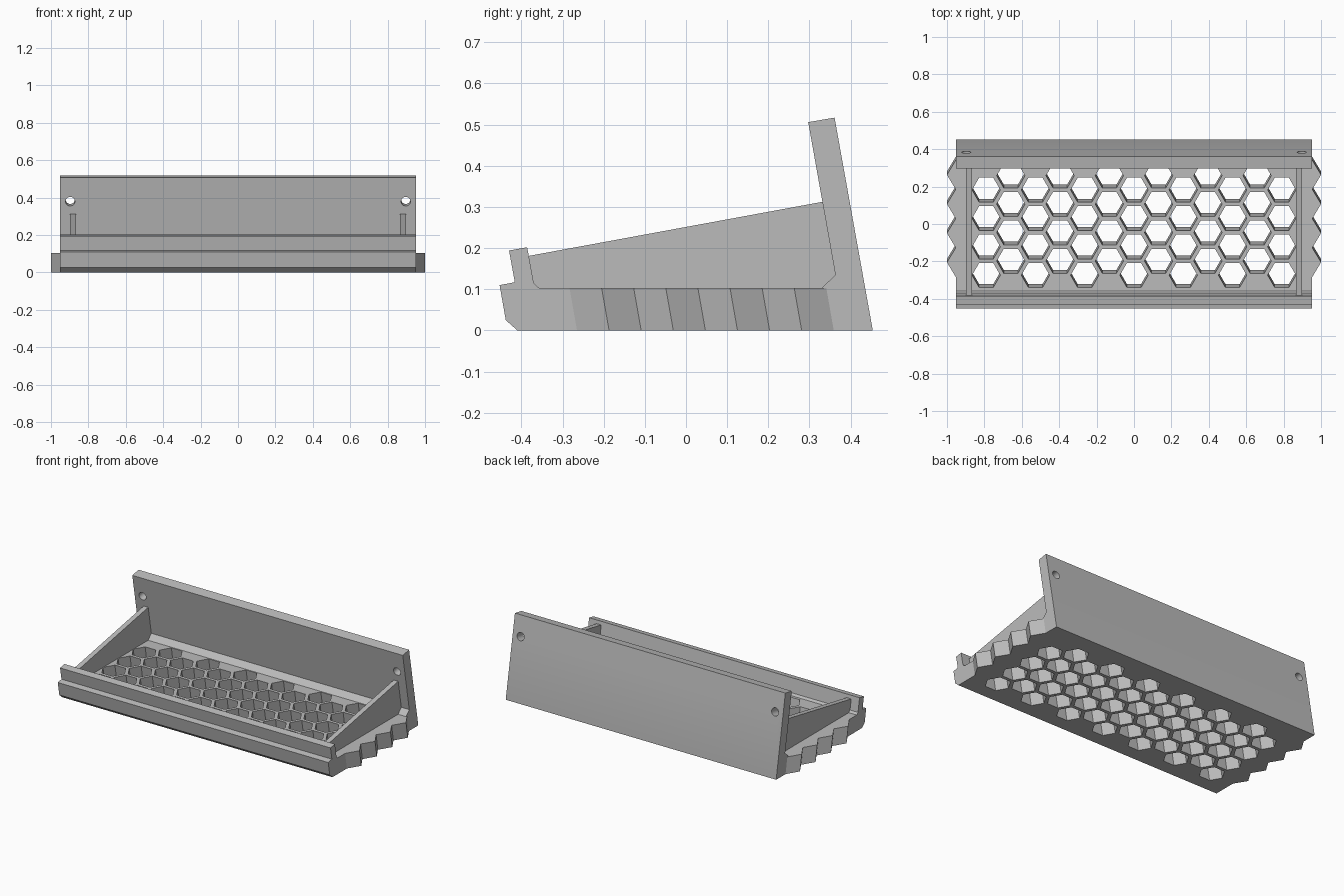
import bpy, bmesh, math
from mathutils import Matrix, Vector

if "Cube" in bpy.data.objects:
    bpy.data.objects.remove(bpy.data.objects["Cube"])

grey = bpy.data.materials.new("plain grey")
grey.use_nodes = True
grey.diffuse_color = (0.5, 0.5, 0.5, 1)
grey.node_tree.nodes["Principled BSDF"].inputs["Base Color"].default_value = (0.5, 0.5, 0.5, 1)

HALF = 0.953                            # half width of the body
FLOOR = 0.103                           # floor thickness
LEAN = math.tan(math.radians(10))       # backward lean shared by all parts
STEP = 0.1317                           # honeycomb column spacing
PITCH = 0.152                           # honeycomb row spacing
HEX = 0.0756                            # honeycomb hole radius


def prism(bm, points, offset):
    """Close a polygon swept along an offset vector."""
    face = bm.faces.new([bm.verts.new(p) for p in points])
    swept = bmesh.ops.extrude_face_region(bm, geom=[face])["geom"]
    bmesh.ops.translate(bm, vec=offset,
                        verts=[v for v in swept if isinstance(v, bmesh.types.BMVert)])


def make(name, bm):
    bmesh.ops.recalc_face_normals(bm, faces=bm.faces)
    mesh = bpy.data.meshes.new(name)
    bm.to_mesh(mesh)
    bm.free()
    mesh.materials.append(grey)
    obj = bpy.data.objects.new(name, mesh)
    bpy.context.collection.objects.link(obj)
    return obj


def side_profile(name, profile, x0, x1):
    bm = bmesh.new()
    prism(bm, [(x0, y, z) for y, z in profile], (x1 - x0, 0, 0))
    return make(name, bm)


# Body: floor, front lip and leaning back plate
body = side_profile("tray_body", [
    (-0.41, 0), (0.453, 0), (0.453, 0.005), (0.361, 0.517), (0.297, 0.506),
    (0.363, 0.135), (0.33, FLOOR), (-0.357, FLOOR), (-0.37, 0.115),
    (-0.386, 0.202), (-0.43, 0.194), (-0.416, 0.117), (-0.453, 0.11),
    (-0.438, 0.025)], -HALF, HALF)

# Cutter: leaning honeycomb holes and two screw holes
bm = bmesh.new()
low, high = -0.05, 0.15
for col in range(-6, 7):
    for row in range(4):
        cy = 0.182 - row * PITCH + (PITCH / 2 if col % 2 else 0)
        cy += LEAN * (FLOOR - low)      # centre measured at floor level
        ring = [(col * STEP + HEX * math.cos(k * math.pi / 3),
                 cy + HEX * math.sin(k * math.pi / 3), low) for k in range(6)]
        prism(bm, ring, (0, -LEAN * (high - low), high - low))
for side in (-1, 1):
    place = Matrix.Translation((side * 0.897, 0.352, 0.385)) @ \
        Matrix.Rotation(math.radians(-80), 4, 'X')
    bmesh.ops.create_cone(bm, cap_ends=True, segments=32, radius1=0.025,
                          radius2=0.025, depth=0.2, matrix=place)
cutter = make("hole_cutter", bm)
cutter.hide_render = True

mod = body.modifiers.new("holes", 'BOOLEAN')
mod.operation = 'DIFFERENCE'
mod.solver = 'EXACT'
mod.object = cutter
bpy.context.view_layer.objects.active = body
bpy.ops.object.modifier_apply(modifier=mod.name)
bpy.data.objects.remove(cutter)

# Gussets and zigzag side edges, one of each per side
gusset = [(-0.382, 0.181), (0.335, 0.313), (0.37, 0.13), (0.335, 0.09),
          (-0.36, 0.09), (-0.378, 0.12)]
for side, label in ((1, "left"), (-1, "right")):
    side_profile(label + "_gusset", gusset, side * 0.865, side * 0.897)

    bm = bmesh.new()
    wave = 0.156
    ys = [-0.274 + k * wave / 2 for k in range(9)]
    edge = [(side * (1.0 if k % 2 else HALF), y + LEAN * FLOOR / 2, 0)
            for k, y in enumerate(ys)]
    inner = [(side * 0.945, edge[-1][1], 0), (side * 0.945, edge[0][1], 0)]
    prism(bm, edge + inner, (0, -LEAN * FLOOR, FLOOR))
    make(label + "_zigzag_edge", bm)

# Smooth the round screw holes, keep every other edge sharp
bpy.ops.object.select_all(action='DESELECT')
body.select_set(True)
bpy.context.view_layer.objects.active = body
bpy.ops.object.shade_smooth_by_angle(angle=math.radians(20))
